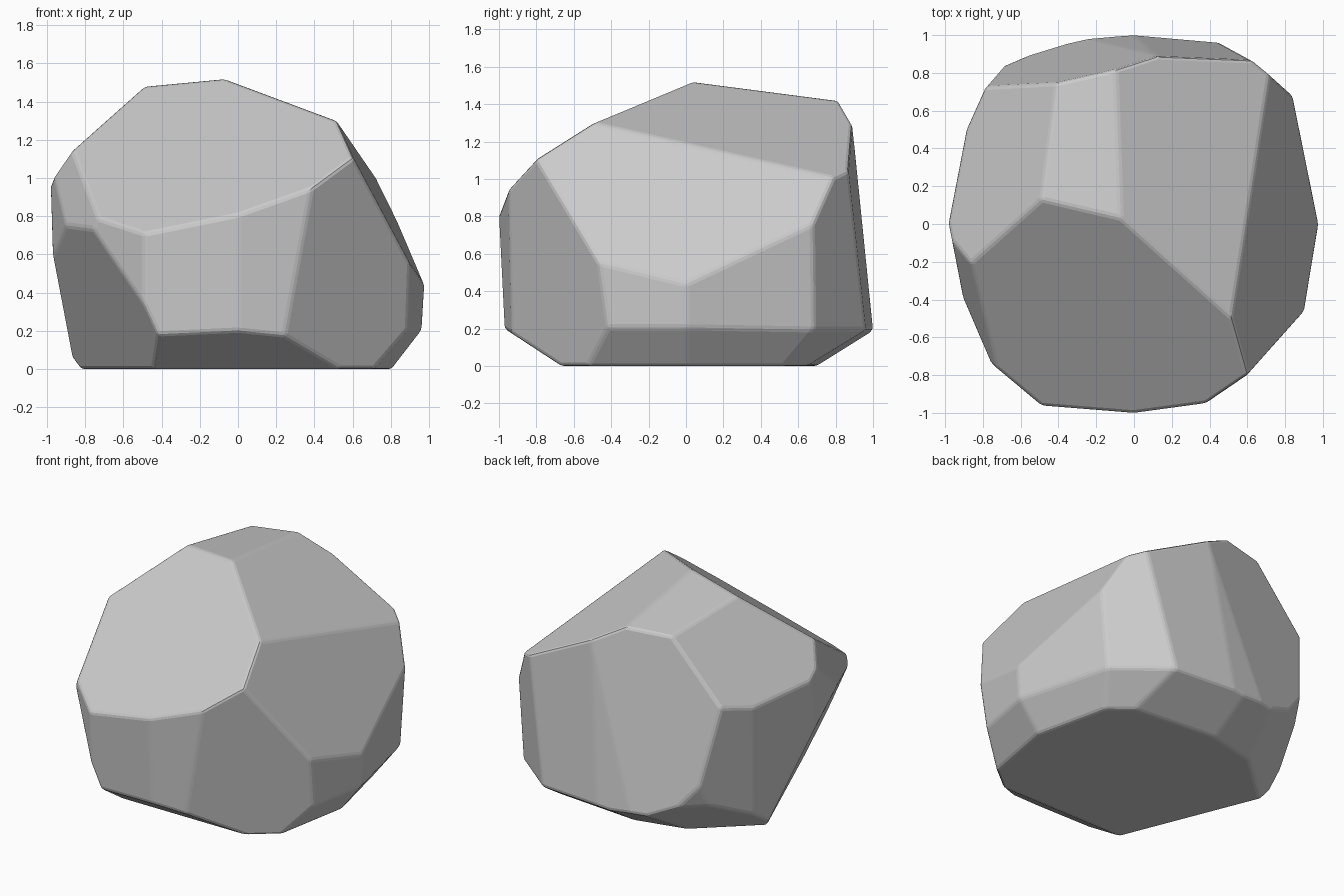
import bpy, bmesh
from mathutils import Vector

if "Cube" in bpy.data.objects:
    bpy.data.objects.remove(bpy.data.objects["Cube"])

# Each facet is a cutting plane: (normal x, y, z, limit)
TOP = [
    (-.26, -.706, 1, 1.516),     # big front slope
    (.506, .148, 1, 1.489),      # right top
    (-.065, .128, 1, 1.528),     # narrow crown
    (-1.127, .267, 1, 2.067),    # left top
    (1, -.04, .51, 1.20),        # right slope
]
SIDES = [
    (-.07, -1, -.05, .96),
    (.154, -1, -.05, .96),
    (-.85, -1, -.05, 1.341),
    (-1, -.404, -.468, .713),
    (-1, -.448, .317, 1.321),
    (-1, -.195, 0, .98),
    (-1, .19, -.06, .925),
    (-1, .47, -.08, 1.047),
    (-.233, 1, .163, 1.071),
    (-.08, 1, .11, 1.022),
    (.087, 1, .092, 1.018),
    (.8, 1, -.05, 1.312),
    (1, .23, -.06, .95),
    (1, -.18, -.06, .95),
    (.806, -1, -.169, 1.098),
]
UNDERCUTS = [
    (0, -1, -1.53, .664),
    (1, -.18, -.77, .804),
    (1, .23, -.77, .804),
    (.8, 1, -1.3, 1.07),
    (.087, 1, -1.6, .69),
    (-.233, 1, -1.6, .72),
    (-.9, 1, -.4, 1.28),
    (-.9, 1, -1.3, 1.02),
    (0, 0, -1, 0),
]


def chop(bm, plane):
    n = Vector(plane[:3])
    co = n * (plane[3] / n.length_squared)
    bmesh.ops.bisect_plane(bm, geom=bm.verts[:] + bm.edges[:] + bm.faces[:],
                           dist=1e-5, plane_co=co, plane_no=n, clear_outer=True)
    rim = [e for e in bm.edges if e.is_boundary]
    if rim:
        bmesh.ops.holes_fill(bm, edges=rim, sides=0)


# Boulder: a block chopped into facets
bm = bmesh.new()
bmesh.ops.create_cube(bm, size=4)
for p in TOP + SIDES + UNDERCUTS:
    chop(bm, p)
bmesh.ops.remove_doubles(bm, verts=bm.verts[:], dist=.03)
bmesh.ops.dissolve_degenerate(bm, edges=bm.edges[:], dist=1e-4)
bmesh.ops.recalc_face_normals(bm, faces=bm.faces[:])

mesh = bpy.data.meshes.new("boulder")
bm.to_mesh(mesh)
bm.free()
boulder = bpy.data.objects.new("boulder", mesh)
bpy.context.collection.objects.link(boulder)

# Worn edges
bevel = boulder.modifiers.new("worn_edges", 'BEVEL')
bevel.width = .018
bevel.segments = 2
bevel.limit_method = 'ANGLE'
bevel.angle_limit = .1
